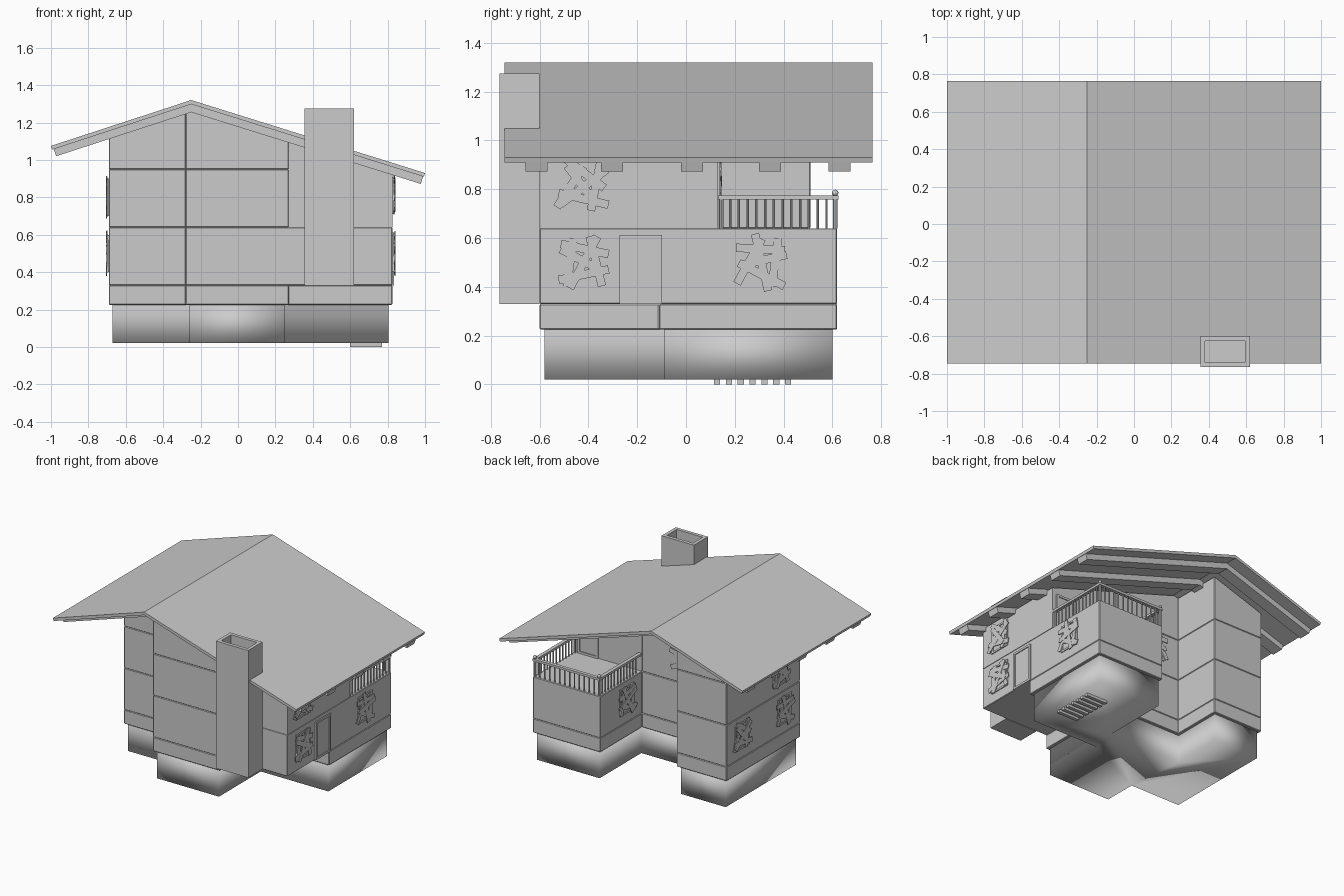
import bpy, bmesh, math
from mathutils import Matrix, Vector

if "Cube" in bpy.data.objects:
    bpy.data.objects.remove(bpy.data.objects["Cube"])


def finish(name, bm, bevel=0, smooth=False):
    bmesh.ops.recalc_face_normals(bm, faces=bm.faces[:])
    me = bpy.data.meshes.new(name)
    bm.to_mesh(me)
    bm.free()
    ob = bpy.data.objects.new(name, me)
    bpy.context.collection.objects.link(ob)
    for p in me.polygons:
        p.use_smooth = smooth
    if bevel:
        m = ob.modifiers.new("edge", 'BEVEL')
        m.width, m.segments = bevel, 1
        m.limit_method = 'ANGLE'
    return ob


def add_box(bm, lo, hi, mat=Matrix()):
    lo, hi = Vector(lo), Vector(hi)
    m = mat @ Matrix.Translation((lo + hi) / 2) @ Matrix.Diagonal((*(hi - lo), 1))
    return bmesh.ops.create_cube(bm, size=1, matrix=m)['verts']


def prism(name, pts, z0, top, bevel=0.004, smooth=False):
    """Extrude a floor plan from z0 up to a height, or up to a height function (left open)."""
    bm = bmesh.new()
    sloped = callable(top)
    lo = [bm.verts.new((x, y, z0)) for x, y in pts]
    hi = [bm.verts.new((x, y, top(x) if sloped else top)) for x, y in pts]
    bm.faces.new(lo)
    if not sloped:
        bm.faces.new(hi)
    n = len(pts)
    for i in range(n):
        j = (i + 1) % n
        bm.faces.new((lo[i], lo[j], hi[j], hi[i]))
    return finish(name, bm, bevel, smooth)


def roof_z(x):
    return 1.285 - (0.327 * (-0.25 - x) if x < -0.25 else 0.312 * (x + 0.25))


def plan(d, upper):
    """Floor plan inset by d; the upper version fills the front right corner."""
    front = [(.825 - d, -.6 + d)] if upper else [
        (.27 - d, -.6 + d), (.27 - d, -.11 + d), (.825 - d, -.11 + d)]
    return [(-.69 + d, -.355 + d), (-.28 + d, -.355 + d), (-.28 + d, -.6 + d)] + front + [
        (.825 - d, .62 - d), (.27 + d, .62 - d), (.27 + d, .13 - d),
        (-.28 - d, .13 - d), (-.28 - d, .51 - d), (-.69 + d, .51 - d)]


# Foundation and storeys
prism("foundation", plan(.02, False), .02, .225, 0, True)
prism("base_band", plan(0, False), .225, .33)
prism("ground_floor", plan(0, True), .33, .64)
left = [(-.69, -.355), (-.28, -.355), (-.28, -.6), (-.25, -.6), (.27, -.6),
        (.27, .13), (-.25, .13), (-.28, .13), (-.28, .51), (-.69, .51)]
prism("upper_floor", left, .64, .95)
prism("gable_walls", left, .95, roof_z)
prism("upper_floor_right", [(.27, -.6), (.825, -.6), (.825, .13), (.27, .13)], .64, roof_z, 0)


# Roof slab and the beams below it, from sloped profiles
def extrude_profile(name, prof, spans):
    bm = bmesh.new()
    for y0, y1 in spans:
        a = [bm.verts.new((x, y0, z)) for x, z in prof]
        b = [bm.verts.new((x, y1, z)) for x, z in prof]
        bm.faces.new(a)
        bm.faces.new(b)
        for i in range(len(prof)):
            j = (i + 1) % len(prof)
            bm.faces.new((a[i], a[j], b[j], b[i]))
    finish(name, bm)


extrude_profile("roof", [(-1, 1.075), (-.25, 1.32), (1, .93), (.994, .91), (-.25, 1.298), (-.994, 1.055)],
                [(-.745, .765)])
extrude_profile("roof_beams", [(-.985, 1.058), (-.25, 1.298), (.99, .912), (.977, .872),
                               (-.25, 1.255), (-.972, 1.02)],
                [(c - .045, c + .045) for c in (-.613, -.303, .025, .345, .63)])

# Chimney with a hollow top
bm = bmesh.new()
add_box(bm, (.355, -.765, .33), (.62, -.6, 1.275))
top = max(bm.faces, key=lambda f: f.calc_center_median().z)
bmesh.ops.inset_region(bm, faces=[top], thickness=.036)
bmesh.ops.translate(bm, verts=bmesh.ops.extrude_discrete_faces(bm, faces=[top])['faces'][0].verts[:],
                    vec=(0, 0, -.12))
finish("chimney", bm)

# Balcony railing on three sides
bm = bmesh.new()
path = [(.812, .145), (.812, .612), (.285, .612), (.285, .145)]
for (x0, y0), (x1, y1) in zip(path, path[1:]):
    add_box(bm, (min(x0, x1) - .013, min(y0, y1) - .013, .757),
            (max(x0, x1) + .013, max(y0, y1) + .013, .774))
    n = 13
    for i in range(n):
        x, y = x0 + (x1 - x0) * i / n, y0 + (y1 - y0) * i / n
        r = .009 if i == 0 else .005
        bmesh.ops.create_cone(bm, cap_ends=True, segments=8, radius1=r, radius2=r, depth=.12,
                              matrix=Matrix.Translation((x, y, .70)))
for x, y in path[1:3]:
    bmesh.ops.create_uvsphere(bm, u_segments=12, v_segments=8, radius=.013,
                              matrix=Matrix.Translation((x, y, .785)))
finish("balcony_railing", bm)


# Wall-mounted parts: local x along the wall, y up, z outwards
def wall_matrix(pos, normal):
    n, v = Vector(normal), Vector((0, 0, 1))
    u = v.cross(n)
    m = Matrix((u, v, n)).transposed().to_4x4()
    m.translation = pos
    return m


def add_frame(bm, m, w, h, t, d):
    for s in (-1, 1):
        c = s * (w - t) / 2
        add_box(bm, (c - t / 2, -h / 2, -.005), (c + t / 2, h / 2, d), m)
        c = s * (h - t) / 2
        add_box(bm, (-w / 2 + t, c - t / 2, -.005), (w / 2 - t, c + t / 2, d), m)


BOARDS = [(-.055, 0, .20, 82), (.05, .005, .21, 104), (.005, .055, .20, -12),
          (0, -.05, .21, 12), (.0, .0, .24, 62), (-.01, .01, .19, -28)]


def boarded_window(name, pos, normal, turn=0, flip=1):
    m = wall_matrix(pos, normal)
    bm = bmesh.new()
    add_frame(bm, m, .165, .20, .014, .006)
    for i, (u, v, length, ang) in enumerate(BOARDS):
        r = m @ Matrix.Translation((u * flip, v, .006 + .0012 * i)) @ \
            Matrix.Rotation(math.radians((ang + turn) * flip), 4, 'Z')
        add_box(bm, (-length / 2, -.017, 0), (length / 2, .017, .005), r)
    finish(name, bm)


R, L, B = (1, 0, 0), (-1, 0, 0), (0, 1, 0)
boarded_window("window_right_low_front", (.825, -.42, .50), R)
boarded_window("window_right_low_back", (.825, .31, .50), R, 15, -1)
boarded_window("window_right_high", (.825, -.42, .81), R, -25)
boarded_window("window_left_low_back", (-.69, .33, .50), L, -20)
boarded_window("window_left_low_front", (-.69, -.17, .50), L, 10, -1)
boarded_window("window_left_high", (-.69, -.12, .80), L)
boarded_window("window_balcony_side", (.27, .31, .50), L, 0, -1)
boarded_window("window_back_high", (-.07, .13, .84), B, 15)


def door(name, pos, normal, w, h):
    m = wall_matrix(pos, normal)
    bm = bmesh.new()
    add_frame(bm, m, w, h, .016, .009)
    add_box(bm, (-w / 2 + .016, -h / 2 + .012, -.005), (w / 2 - .016, h / 2 - .016, .003), m)
    finish(name, bm)


door("door_right", (.825, -.185, .471), R, .175, .282)
door("door_balcony", (.71, .13, .775), B, .165, .27)

# Slats under the foundation
bm = bmesh.new()
for i in range(7):
    y = .115 + i * .0485
    add_box(bm, (.6, y, 0), (.77, y + .025, .022))
finish("floor_slats", bm)
